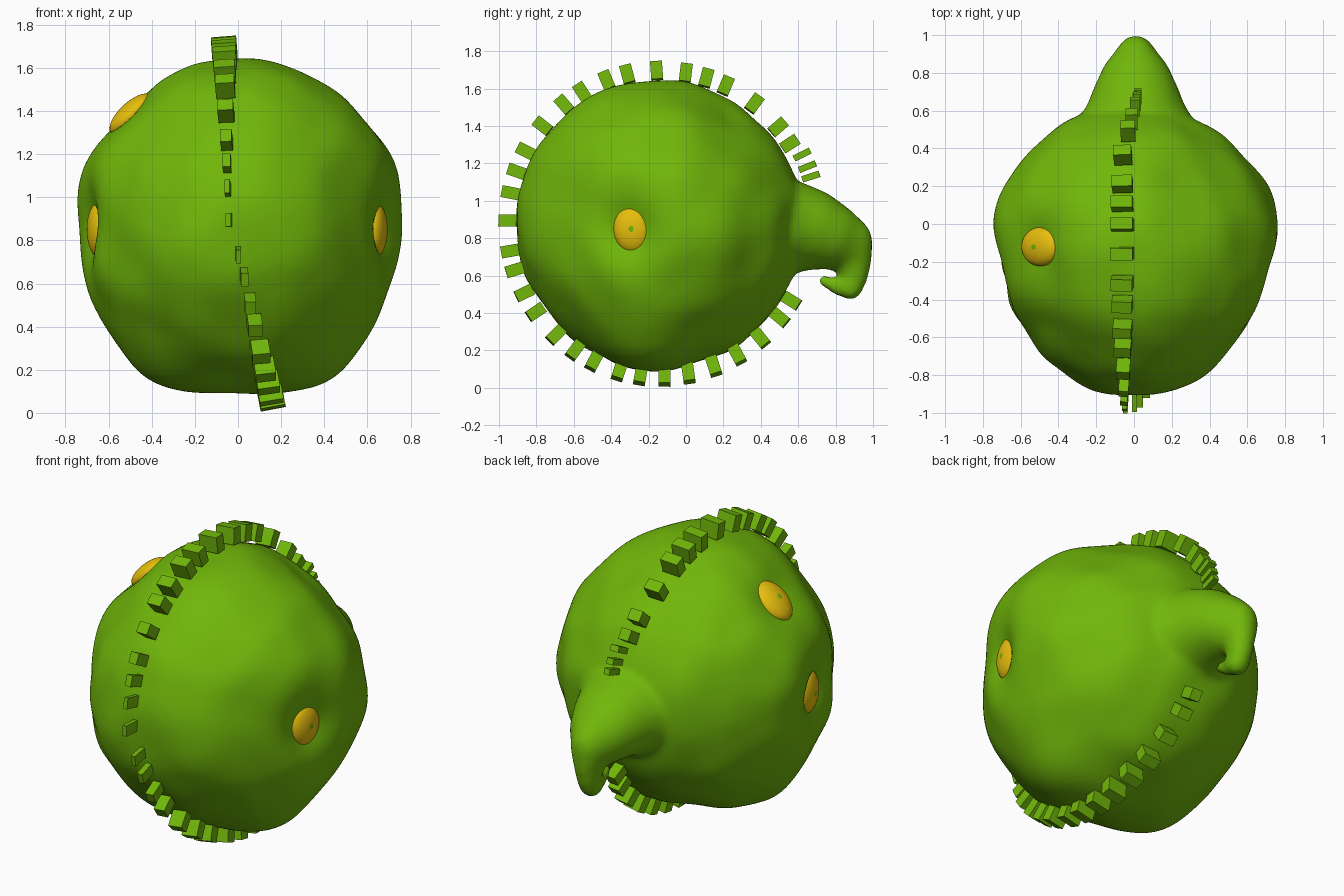
import bpy, bmesh
from math import sin, cos, radians, exp
from mathutils import Vector, Matrix, noise

old = bpy.data.objects.get("Cube")
if old:
    bpy.data.objects.remove(old, do_unlink=True)

CENTRE = Vector((0, -0.1, 0.88))


def material(name, color):
    m = bpy.data.materials.new(name)
    m.use_nodes = True
    m.diffuse_color = (*color, 1)
    bsdf = m.node_tree.nodes["Principled BSDF"]
    bsdf.inputs["Base Color"].default_value = (*color, 1)
    bsdf.inputs["Roughness"].default_value = 0.7
    return m


green = material("leaf green", (0.165, 0.475, 0.003))
yellow = material("eye yellow", (0.82, 0.53, 0.004))


def make_object(name, bm, mats):
    mesh = bpy.data.meshes.new(name)
    bm.to_mesh(mesh)
    bm.free()
    for m in mats:
        mesh.materials.append(m)
    ob = bpy.data.objects.new(name, mesh)
    bpy.context.scene.collection.objects.link(ob)
    return ob


def basis(pos, normal, side):
    """Matrix at pos whose z axis is normal and x axis is near side."""
    z = Vector(normal).normalized()
    y = z.cross(Vector(side)).normalized()
    x = y.cross(z)
    return Matrix.Translation(pos) @ Matrix((x, y, z)).transposed().to_4x4()


def lerp_table(table, t):
    for (a, va), (b, vb) in zip(table, table[1:]):
        if t <= b:
            return va + (vb - va) * max(0, (t - a) / (b - a))
    return table[-1][1]


# Lumpy round body: direction, height and sharpness of each swelling or dent
LUMPS = [
    # bottom corners
    ((0.45, -0.15, -0.85), 0.08, 20), ((-0.45, -0.15, -0.85), 0.08, 20),
    # eye sockets
    ((0.95, -0.27, -0.04), -0.105, 38), ((-0.96, -0.18, -0.04), -0.115, 38),
    ((-0.69, -0.03, 0.71), -0.06, 45),
    # side swellings
    ((0.95, 0.33, -0.1), 0.025, 30), ((0.9, 0.1, 0.38), 0.02, 40),
    # flattened quarters
    ((0.72, -0.7, 0), -0.05, 12), ((-0.75, -0.62, 0), -0.045, 12),
    ((-0.6, -0.5, 0.62), -0.055, 12), ((0.5, 0.45, 0.75), -0.05, 12),
    # front swellings
    ((0.42, -0.88, -0.1), 0.025, 40), ((-0.2, -0.9, -0.2), 0.015, 30),
]
LUMPS = [(Vector(d).normalized(), h, k) for d, h, k in LUMPS]


def body_radius(d):
    r = 0.767 - 0.04 * d.y + 0.018 * noise.noise(d * 3.2)
    return r + sum(h * exp(k * (d.dot(v) - 1)) for v, h, k in LUMPS)


bm = bmesh.new()
bmesh.ops.create_icosphere(bm, subdivisions=6, radius=1)
for v in bm.verts:
    d = v.co.normalized()
    v.co = CENTRE + d * body_radius(d)

# Drooping hooked snout blended into the body: y, z, radius, width factor
SNOUT = [(0.42, 0.86, 0.29, 1.2), (0.55, 0.86, 0.25, 1.1), (0.65, 0.85, 0.22, 1.08),
         (0.75, 0.82, 0.185, 1.05), (0.85, 0.775, 0.15, 0.78), (0.89, 0.69, 0.105, 0.8),
         (0.9, 0.6, 0.075, 0.9), (0.88, 0.535, 0.065, 1), (0.81, 0.54, 0.045, 1),
         (0.73, 0.575, 0.03, 1)]
STEPS = 5
for a, b in zip(SNOUT, SNOUT[1:]):
    for i in range(STEPS + 1):
        y, z, r, w = (p + (q - p) * i / STEPS for p, q in zip(a, b))
        bmesh.ops.create_icosphere(bm, subdivisions=3, radius=r,
                                   matrix=Matrix.Translation((0.01, y, z))
                                   @ Matrix.Diagonal((w, 1, 1, 1)))
body = make_object("body_with_snout", bm, [green])
remesh = body.modifiers.new("blend", "REMESH")
remesh.mode = "VOXEL"
remesh.voxel_size = 0.02
remesh.use_smooth_shade = True
smooth = body.modifiers.new("soften", "SMOOTH")
smooth.factor = 0.5
smooth.iterations = 8

# Eyes: flattened balls whose outer cap is the pupil
EYES = {
    "left_eye": ((0.637, -0.285, 0.85), (1, -0.15, 0)),
    "right_eye": ((-0.645, -0.215, 0.85), (-1, -0.15, 0)),
    "upper_eye": ((-0.495, -0.12, 1.385), (-0.68, -0.03, 0.73)),
}
for name, (pos, normal) in EYES.items():
    bm = bmesh.new()
    bmesh.ops.create_uvsphere(bm, u_segments=32, v_segments=24, radius=1)
    for f in bm.faces:
        f.smooth = True
        f.material_index = int(f.calc_center_median().z > 0.982)
    bm.transform(basis(pos, normal, (0, 0, 1)) @ Matrix.Diagonal((0.128, 0.103, 0.055, 1)))
    make_object(name, bm, [yellow, green])

# Ring of block spikes, leaning sideways towards the bottom
ANGLES = [18, 22, 27, 33, 41, 54, 67, 75, 83, 94, 105, 113, 123, 131, 142, 153,
          161, 169, 179, 190, 197, 206, 214, 225, 234, 242, 252, 260, 269, 278,
          288, 298, 309, 320, 328]
SIDEWAYS = [(0, 0.17), (0.3, 0.1), (0.65, 0.025), (0.9, -0.045), (1.75, -0.065)]
bm = bmesh.new()
for deg in ANGLES:
    a = radians(deg)
    small = deg < 30
    r = 0.815 - 0.04 * cos(a) + (0.03 if small else 0)
    y, z = CENTRE.y + r * cos(a), CENTRE.z + r * sin(a)
    x = lerp_table(SIDEWAYS, z)
    if z > 0.9:
        x += 0.08 * max(0, (y - 0.4) / 0.3)
    pos = Vector((x, y, z))
    width = max(0.025, 0.118 * abs(sin(a)))
    thick = 0.035 if small else 0.064
    bmesh.ops.create_cube(bm, size=1, matrix=basis(pos, pos - CENTRE, (1, 0, 0))
                          @ Matrix.Diagonal((width, thick, 0.096, 1)))
make_object("spike_ring", bm, [green])
